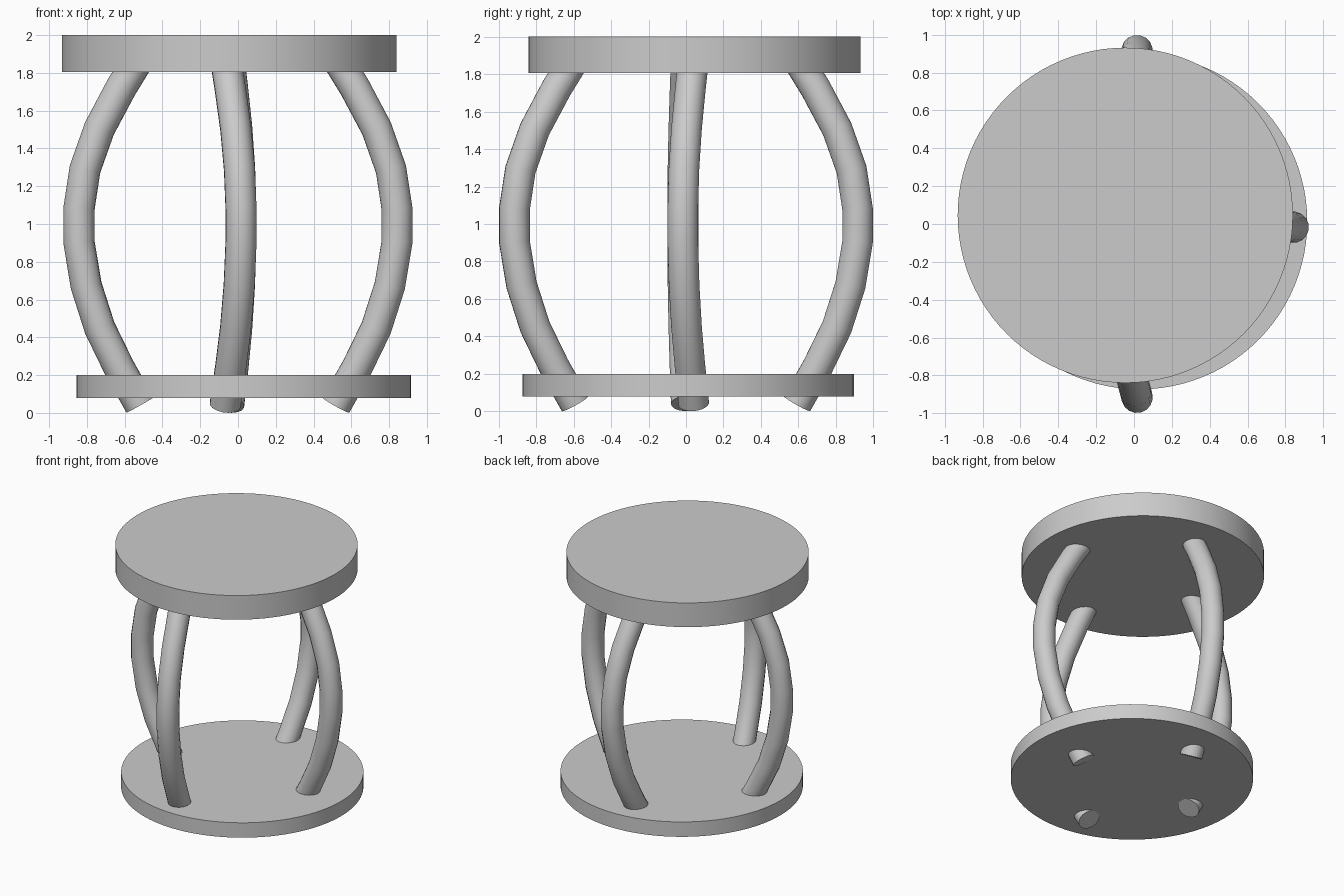
import bpy, math

if "Cube" in bpy.data.objects:
    bpy.data.objects.remove(bpy.data.objects["Cube"])


def disc(name, x, y, z0, z1):
    bpy.ops.mesh.primitive_cylinder_add(vertices=96, radius=0.886, depth=z1 - z0,
                                        location=(x, y, (z0 + z1) / 2))
    ob = bpy.context.object
    ob.name = name
    bpy.ops.object.shade_smooth_by_angle(angle=math.radians(30))


# Bowed leg centreline: (inward offset from the bulge, height)
PROFILE = [(0.324, 0.042), (0.212, 0.24), (0.110, 0.45), (0.038, 0.675), (0, 0.905),
           (0, 1.08), (0.032, 1.29), (0.108, 1.505), (0.225, 1.725), (0.345, 1.92)]


def leg(name, x, y, inward, lean):
    """Tube bulging at (x, y); ends move inward and sideways by lean per unit inward."""
    crv = bpy.data.curves.new(name, 'CURVE')
    crv.dimensions = '3D'
    crv.bevel_depth = 0.083
    crv.bevel_resolution = 6
    crv.use_fill_caps = True
    sp = crv.splines.new('POLY')
    sp.points.add(len(PROFILE) - 1)
    for p, (d, z) in zip(sp.points, PROFILE):
        p.co = (x + d * (inward[0] + lean[0]), y + d * (inward[1] + lean[1]), z, 1)
    ob = bpy.data.objects.new(name, crv)
    bpy.context.collection.objects.link(ob)
    bpy.ops.object.select_all(action='DESELECT')
    ob.select_set(True)
    bpy.context.view_layer.objects.active = ob
    bpy.ops.object.convert(target='MESH')
    bpy.ops.object.shade_smooth_by_angle(angle=math.radians(30))


# Seat and lower shelf, slightly off-centre from each other
disc("seat", -0.046, 0.046, 1.805, 2.0)
disc("lower_shelf", 0.03, 0.012, 0.08, 0.2)

# Four bowed legs
leg("front_leg", 0.016, -0.916, (0, 1), (-0.26, 0))
leg("back_leg", 0.016, 0.916, (0, -1), (-0.2, 0))
leg("right_leg", 0.842, -0.017, (-1, 0), (0, 0.18))
leg("left_leg", -0.842, -0.017, (1, 0), (0, 0.06))
